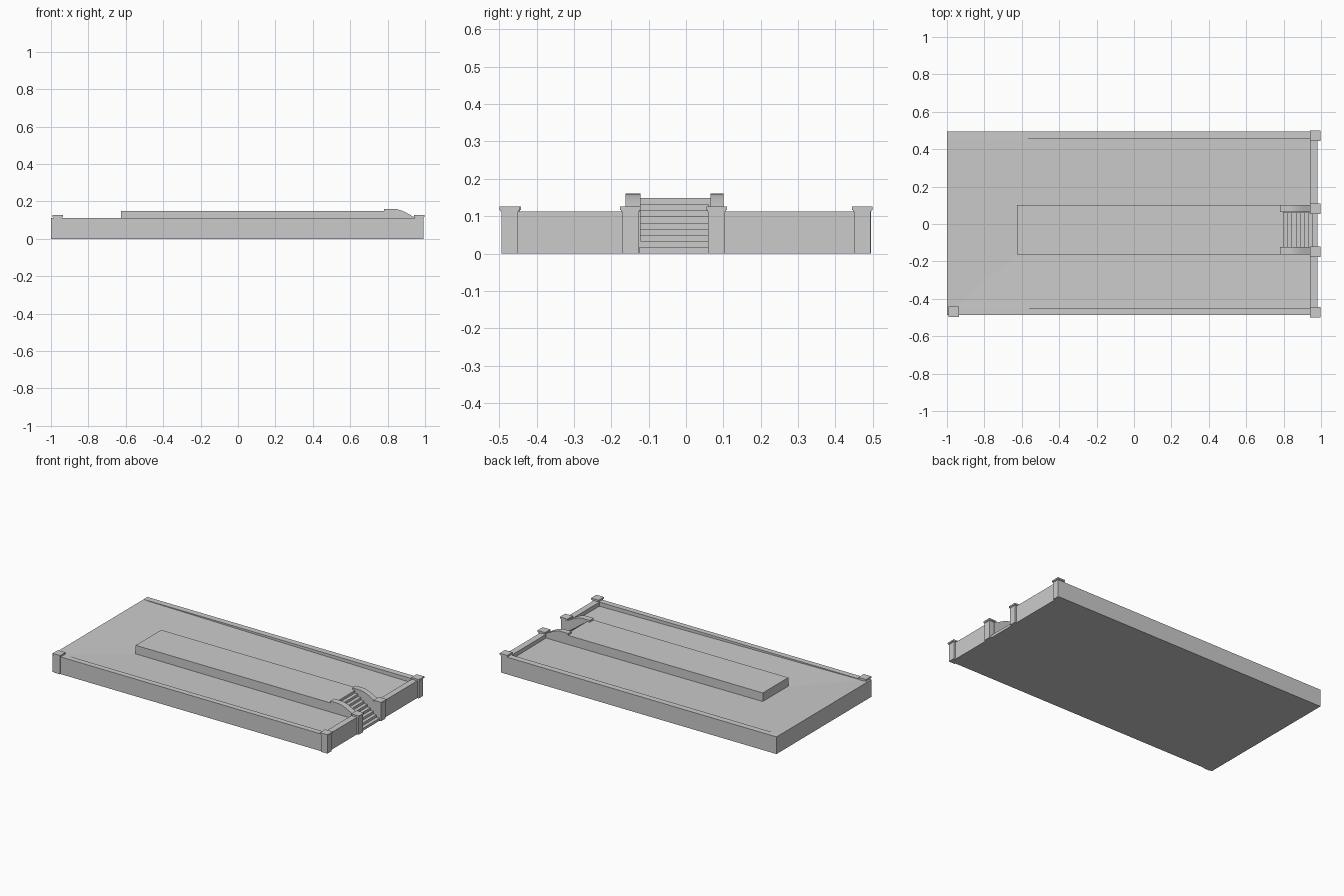
import bpy, bmesh
from math import cos, pi

if "Cube" in bpy.data.objects:
    bpy.data.objects.remove(bpy.data.objects["Cube"])


def mesh_object(name, verts, faces):
    me = bpy.data.meshes.new(name)
    me.from_pydata(verts, [], faces)
    ob = bpy.data.objects.new(name, me)
    bpy.context.collection.objects.link(ob)
    return ob


def box(name, x0, x1, y0, y1, z0, z1):
    v = [(x, y, z) for x in (x0, x1) for y in (y0, y1) for z in (z0, z1)]
    f = [(0, 1, 3, 2), (4, 6, 7, 5), (0, 4, 5, 1), (2, 3, 7, 6), (0, 2, 6, 4), (1, 5, 7, 3)]
    return mesh_object(name, v, f)


def extrude_xz(name, profile, y0, y1):
    """Solid made by sweeping an x-z outline along y."""
    n = len(profile)
    v = [(x, y, z) for y in (y0, y1) for x, z in profile]
    f = [tuple(range(n)), tuple(range(2 * n - 1, n - 1, -1))]
    f += [(i, i + n, (i + 1) % n + n, (i + 1) % n) for i in range(n)]
    ob = mesh_object(name, v, f)
    bm = bmesh.new()
    bm.from_mesh(ob.data)
    bmesh.ops.recalc_face_normals(bm, faces=bm.faces)
    bm.to_mesh(ob.data)
    bm.free()
    return ob


H = 0.112                     # wall height
YF, YB = -0.487, 0.495        # outer faces
IF, IB = -0.45, 0.455         # inner wall faces
WF, WB = -0.162, 0.101        # raised walk sides
SF, SB = -0.126, 0.062        # stair sides
XE, XI, XW = 0.98, 0.94, -0.625

# perimeter walls
box("front_wall", -1, XE, YF, IF, 0, H)
box("back_wall", -1, XE, IB, YB, 0, H)
box("right_wall_front", XI, XE, IF, SF - 0.02, 0, H)
box("right_wall_back", XI, XE, SB + 0.02, IB, 0, H)

# sloping end deck, sunken side beds, left face and underside
ground = [(-1, IF, H), (-0.96, IF, H - 0.003), (XW, WF, 0.092), (XW, WB, 0.092),
          (-0.96, IB, H - 0.003), (-1, IB, H),
          (XI, IF, 0.085), (XI, WF, 0.088), (XI, WB, 0.088), (XI, IB, 0.085),
          (-1, IF, 0), (-1, IB, 0), (XE, IF, 0), (XE, IB, 0)]
mesh_object("ground", ground,
            [(0, 1, 4, 5), (1, 2, 3, 4), (1, 6, 7, 2), (3, 8, 9, 4),
             (0, 5, 11, 10), (10, 11, 13, 12)])

# raised central walk
box("raised_walk", XW, 0.80, WF, WB, 0.0, 0.148)

# stairs
steps = 9
rise, run = 0.148 / steps, (XE - 0.80) / (steps - 1)
prof = [(0.79, 0), (0.79, 0.148), (0.80, 0.148)]
for i in range(1, steps):
    x, z = 0.80 + (i - 1) * run, 0.148 - i * rise
    prof += [(x, z), (x + run, z)]
prof.append((XE, 0))
extrude_xz("stairs", prof, SF, SB)

# curved stair cheeks
curve = [(0.83 + 0.115 * t / 10, 0.160 - 0.046 * (1 - cos(pi / 2 * t / 10 * 1.25)) / 1.383)
         for t in range(11)]
cheek = [(0.78, 0.0), (0.78, 0.160)] + curve + [(0.955, curve[-1][1]), (0.955, 0.0)]
extrude_xz("stair_cheek_front", cheek, WF, SF + 0.004)
extrude_xz("stair_cheek_back", cheek, SB + 0.003, WB)


# capped posts
def post(name, x, y):
    box(name + "_shaft", x - 0.0225, x + 0.0225, y - 0.0225, y + 0.0225, 0, 0.117)
    box(name + "_neck", x - 0.025, x + 0.025, y - 0.025, y + 0.025, 0.113, 0.117)
    box(name + "_cap", x - 0.0275, x + 0.0275, y - 0.0275, y + 0.0275, 0.117, 0.126)


for i, y in enumerate((-0.4715, -0.149, 0.082, 0.4715)):
    post("right_post_%d" % i, 0.9685, y)
post("left_front_post", -0.963, -0.4695)
